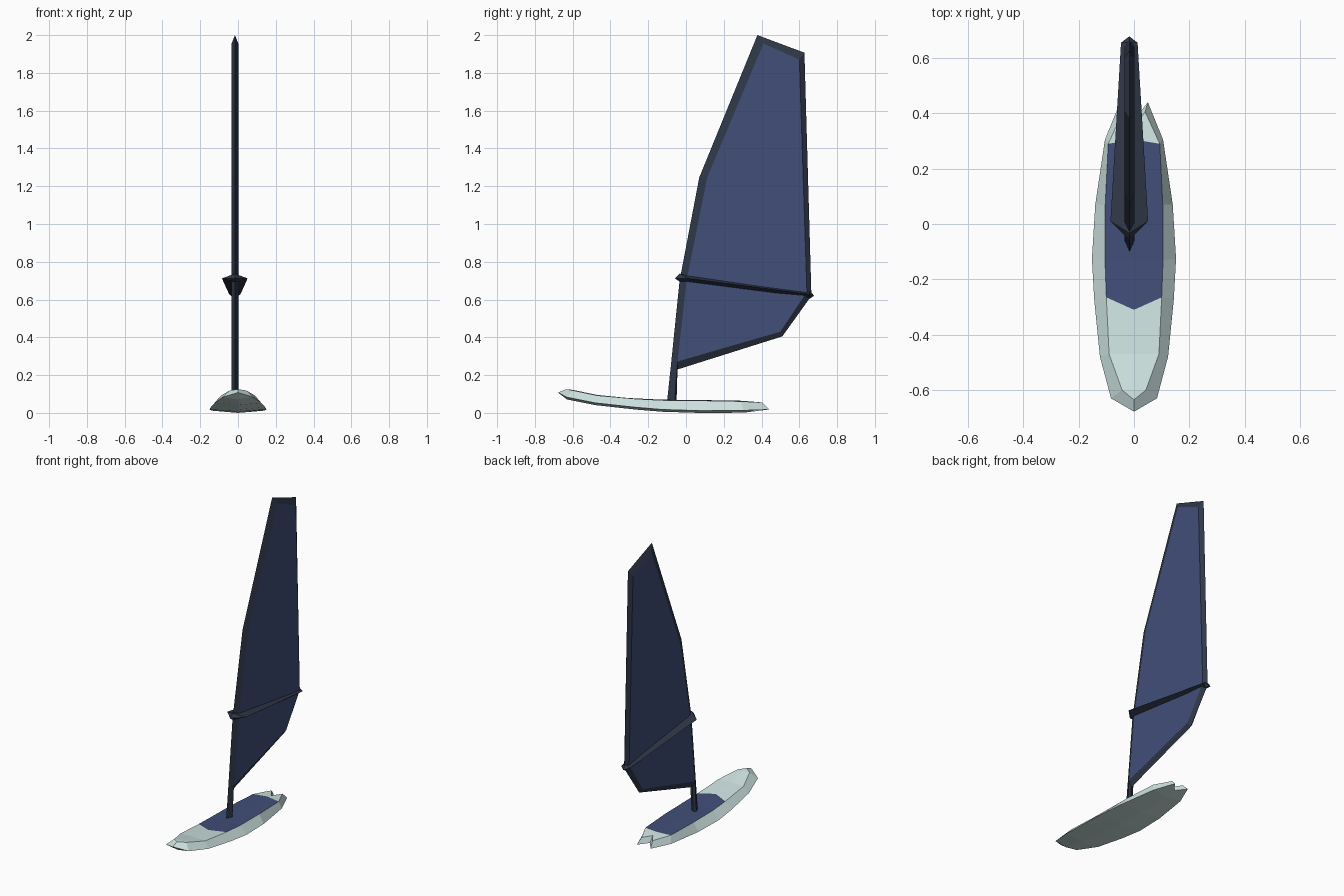
import bpy, bmesh

if "Cube" in bpy.data.objects:
    bpy.data.objects.remove(bpy.data.objects["Cube"])


def material(name, rgb):
    m = bpy.data.materials.new(name)
    lin = [((c / 255 + 0.055) / 1.055) ** 2.4 for c in rgb]
    m.diffuse_color = (*lin, 1)
    m.use_nodes = True
    m.node_tree.nodes["Principled BSDF"].inputs["Base Color"].default_value = m.diffuse_color
    return m


pale = material("pale_board", (207, 228, 226))
blue = material("navy_blue", (65, 78, 121))
dark = material("dark_frame", (47, 55, 71))


def symmetric(name, faces, mats, x=0.0):
    """Build an object from half-side faces (points, material index), mirrored in x."""
    bm = bmesh.new()
    for pts, mi in faces:
        for s in (1, -1):
            f = bm.faces.new([bm.verts.new((s * p[0], p[1], p[2])) for p in pts[::s]])
            f.material_index = mi
    bmesh.ops.remove_doubles(bm, verts=bm.verts, dist=1e-4)
    bmesh.ops.recalc_face_normals(bm, faces=bm.faces)
    me = bpy.data.meshes.new(name)
    bm.to_mesh(me)
    bm.free()
    for m in mats:
        me.materials.append(m)
    ob = bpy.data.objects.new(name, me)
    ob.location.x = x
    bpy.context.collection.objects.link(ob)
    return ob


# Board: lower rail, deck edge, keel line and deck centre line from bow to notched tail
rail = [(0, -.678, .108), (.083, -.63, .083), (.123, -.48, .053), (.144, -.27, .030),
        (.152, -.125, .018), (.14, .07, .012), (.105, .305, .013), (.05, .44, .018), (0, .375, .018)]
edge = [(0, -.635, .125), (.043, -.60, .119), (.09, -.47, .092), (.10, -.265, .074),
        (.105, -.13, .067), (.104, .07, .065), (.093, .29, .061), (.04, .405, .055), (0, .345, .055)]
keel = [rail[0]] + [(0, y, z - .012) for _, y, z in rail[1:7]] + [rail[8]]
ridge = [edge[0]] + [(0, y, z + .003) for _, y, z in edge[1:7]] + [edge[8]]
ridge[3] = (0, -.31, .079)
ridge[6] = (0, .305, .064)

faces = []
for i in range(8):
    faces.append(([rail[i], rail[i + 1], edge[i + 1], edge[i]], 0))
for i in range(7):
    pad = 1 if 3 <= i < 6 else 0          # blue grip pad on the middle of the deck
    under = [rail[i], rail[i + 1], keel[i + 1], keel[i]]
    deck = [edge[i], edge[i + 1], ridge[i + 1], ridge[i]]
    if i == 0:                            # bow ends in a point
        under, deck = under[:3], deck[:3]
    if i == 6:                            # tail notch
        deck = [edge[6], edge[7], edge[8], ridge[6]]
        under = [rail[6], rail[7], rail[8], keel[6]]
    faces.append((under, 0))
    faces.append((deck, pad))
symmetric("board", faces, [pale, blue])

# Sail and mast: sharp outer outline, thicker inner panel, sloping dark rim between
outer = [(-.10, .062), (-.078, .27), (-.034, .70), (.07, 1.246), (.378, 2.0),
         (.627, 1.907), (.664, .62), (.51, .405), (-.045, .23), (-.05, .062)]
foot, tack = (-.06, .062), (-.045, .272)
inner = [foot, tack, (.003, .70), (.112, 1.246), (.41, 1.955),
         (.60, 1.87), (.64, .64), (.50, .43), tack, foot]
o = [(0, y, z) for y, z in outer]
n = [(.018, y, z) for y, z in inner]
faces = [([o[i], o[i + 1], n[i + 1], n[i]], 0) for i in range(9)]
faces.append(([o[0], n[0], o[9]], 0))     # mast foot
faces.append((n[1:8], 1))                 # sail cloth
symmetric("sail_and_mast", faces, [dark, blue], -.016)

# Boom: tapered diamond bar, pointed at both ends
tip, tail = (0, -.058, .712), (0, .678, .62)
front = [(0, -.033, .737), (.068, .01, .712), (0, -.033, .694)]
back = [(0, .655, .648), (.03, .655, .628), (0, .655, .605)]
faces = []
for k in range(2):
    faces += [([tip, front[k], front[k + 1]], 0),
              ([front[k], front[k + 1], back[k + 1], back[k]], 0),
              ([tail, back[k + 1], back[k]], 0)]
symmetric("boom", faces, [dark], -.017)
